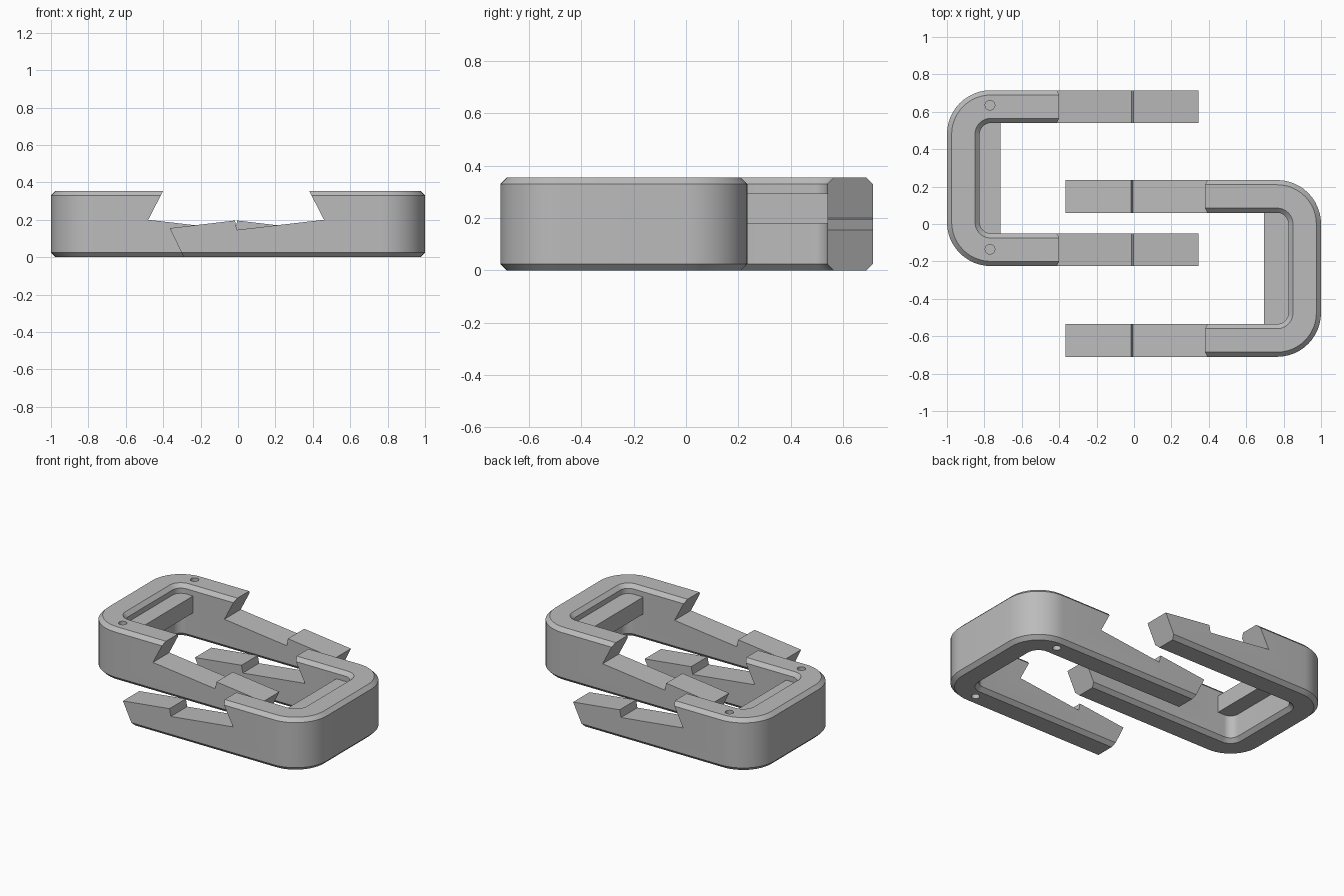
import bpy, bmesh, math

if "Cube" in bpy.data.objects:
    bpy.data.objects.remove(bpy.data.objects["Cube"])

CH, H, R_OUT, W = 0.025, 0.355, 0.235, 0.175   # chamfer, height, outer radius, wall width
AXIS = -0.01                                   # mirror plane of the two locking halves

grey = bpy.data.materials.new("light grey")
grey.diffuse_color = (0.5, 0.5, 0.5, 1)
grey.use_nodes = True
grey.node_tree.nodes["Principled BSDF"].inputs["Base Color"].default_value = grey.diffuse_color


def make(name, verts, faces):
    bm = bmesh.new()
    vs = [bm.verts.new(v) for v in verts]
    for f in faces:
        bm.faces.new([vs[i] for i in f])
    bmesh.ops.recalc_face_normals(bm, faces=bm.faces)
    me = bpy.data.meshes.new(name)
    bm.to_mesh(me)
    bm.free()
    ob = bpy.data.objects.new(name, me)
    bpy.context.collection.objects.link(ob)
    me.materials.append(grey)
    return ob


def loft(name, rings):
    n = len(rings[0])
    faces = [tuple(range(n)), tuple(range((len(rings) - 1) * n, len(rings) * n))]
    for k in range(len(rings) - 1):
        for i in range(n):
            j = (i + 1) % n
            faces.append((k * n + i, k * n + j, (k + 1) * n + j, (k + 1) * n + i))
    return make(name, [v for r in rings for v in r], faces)


def box(name, x0, x1, y0, y1, z0, z1):
    return loft(name, [[(x0, y0, z), (x1, y0, z), (x1, y1, z), (x0, y1, z)] for z in (z0, z1)])


def cut(ob, tool, operation):
    m = ob.modifiers.new("cut", 'BOOLEAN')
    m.operation, m.object, m.solver = operation, tool, 'EXACT'
    bpy.context.view_layer.objects.active = ob
    bpy.ops.object.modifier_apply(modifier=m.name)
    bpy.data.objects.remove(tool)


def half(name, s, y0, y1, hole_z):
    # chamfered octagonal section swept along a rounded U
    r_in = R_OUT - W
    section = [(r_in + CH, 0), (R_OUT - CH, 0), (R_OUT, CH), (R_OUT, H - CH),
               (R_OUT - CH, H), (r_in + CH, H), (r_in, H - CH), (r_in, CH)]
    cx, lo, hi = 1 - R_OUT, y0 + R_OUT, y1 - R_OUT
    path = [(-0.6, lo, -90)]
    path += [(cx, lo, -90 + 7.5 * i) for i in range(13)]
    path += [(cx, hi, 7.5 * i) for i in range(13)]
    path += [(-0.6, hi, 90)]
    rings = [[(s * (x + r * math.cos(math.radians(a))), y + r * math.sin(math.radians(a)), z)
              for r, z in section] for x, y, a in path]
    ob = loft(name, rings)

    # toothed side profile
    flip = lambda x: x if s > 0 else 2 * AXIS - x
    profile = [(1.2, -0.1), (-0.338, -0.1), (-0.29, 0), (-0.365, 0.155), (-0.016, 0.196),
               (-0.006, 0.146), (0.46, 0.2), (0.38, H), (0.328, H + 0.1), (1.2, H + 0.1)]
    cut(ob, loft("profile", [[(flip(x), y, z) for x, z in profile] for y in (-1, 1)]), 'INTERSECT')

    # round blind holes
    for y in (y0 + 0.09, y1 - 0.08):
        hole = [[(flip(0.75) + 0.026 * math.cos(t * math.pi / 12), y + 0.026 * math.sin(t * math.pi / 12), z)
                 for t in range(24)] for z in (hole_z - 0.08, hole_z + 0.08)]
        cut(ob, loft("hole", hole), 'DIFFERENCE')

    bpy.ops.object.select_all(action='DESELECT')
    ob.select_set(True)
    bpy.context.view_layer.objects.active = ob
    bpy.ops.object.shade_smooth_by_angle(angle=math.radians(25))

    # inner crossbar between the arms
    box(name + "_crossbar", flip(0.695), s * 0.84, y0 + W - 0.01, y1 - W + 0.01, 0.18, 0.295)


half("right_clip", 1, -0.71, 0.235, 0)
half("left_clip", -1, -0.225, 0.715, H)
